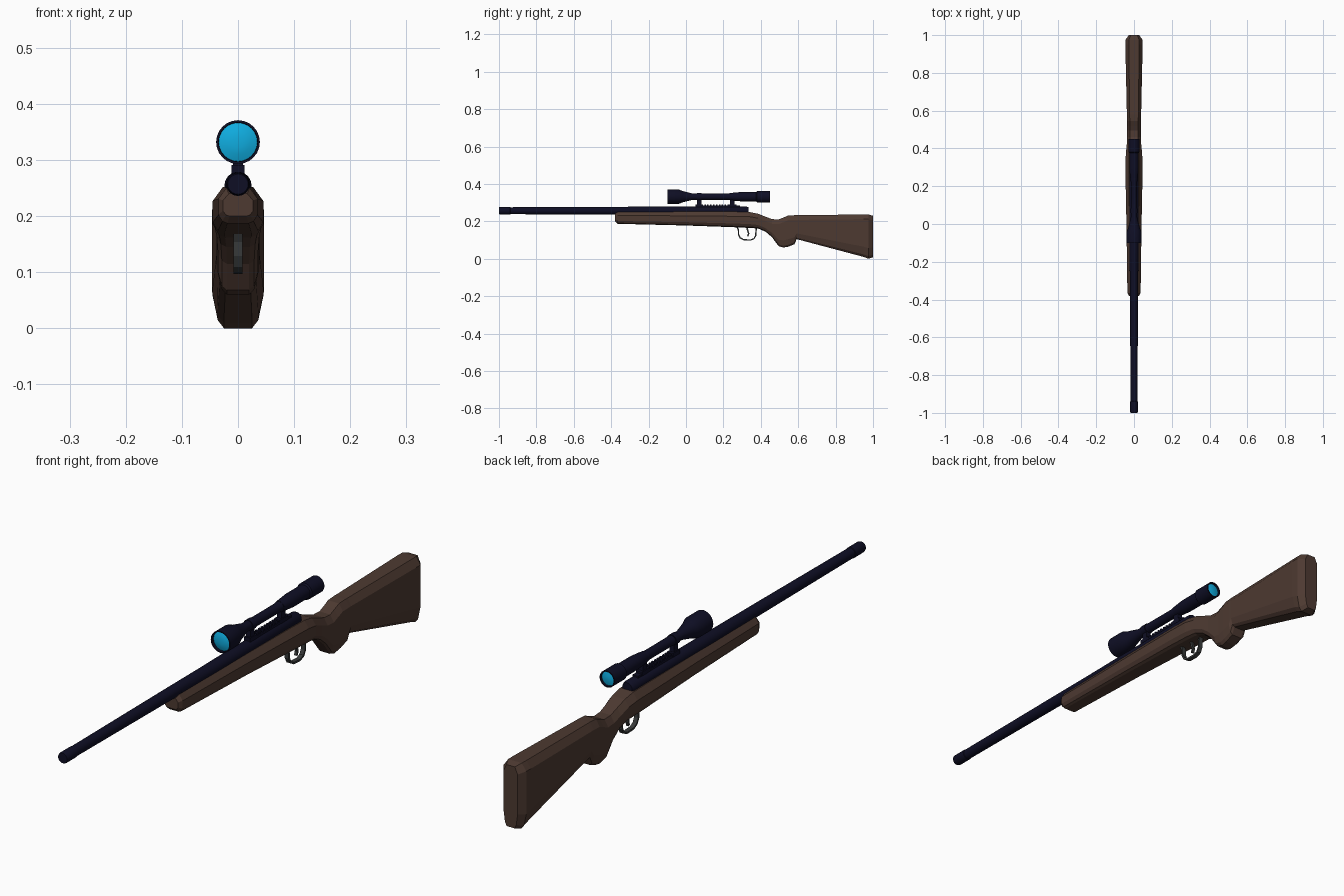
import bpy, bmesh, math
from mathutils import Vector

if "Cube" in bpy.data.objects:
    bpy.data.objects.remove(bpy.data.objects["Cube"])


def material(name, rgb):
    m = bpy.data.materials.new(name)
    m.diffuse_color = (*rgb, 1)
    m.use_nodes = True
    m.node_tree.nodes["Principled BSDF"].inputs["Base Color"].default_value = m.diffuse_color
    return m


WOOD = material("dark walnut", (0.075, 0.042, 0.031))
METAL = material("blued steel", (0.0045, 0.0045, 0.018))
GREY = material("dark grey metal", (0.04, 0.043, 0.043))
GLASS = material("cyan glass", (0.005, 0.42, 0.75))


def finish(name, bm, mat, smooth=False):
    bmesh.ops.recalc_face_normals(bm, faces=bm.faces)
    me = bpy.data.meshes.new(name)
    bm.to_mesh(me)
    bm.free()
    me.materials.append(mat)
    ob = bpy.data.objects.new(name, me)
    bpy.context.collection.objects.link(ob)
    if smooth:
        bpy.ops.object.select_all(action='DESELECT')
        bpy.context.view_layer.objects.active = ob
        ob.select_set(True)
        bpy.ops.object.shade_smooth_by_angle(angle=math.radians(35))
    return ob


def loft(name, rings, mat, smooth=False):
    """Skin a list of equal-length point rings and cap both ends."""
    bm = bmesh.new()
    rows = [[bm.verts.new(p) for p in ring] for ring in rings]
    n = len(rows[0])
    for a, b in zip(rows, rows[1:]):
        for i in range(n):
            j = (i + 1) % n
            bm.faces.new((a[i], a[j], b[j], b[i]))
    bm.faces.new(rows[0])
    bm.faces.new(rows[-1])
    return finish(name, bm, mat, smooth)


def turned(name, profile, z, mat, sides=24):
    """Round part along y from (y, radius) pairs."""
    angles = [2 * math.pi * i / sides for i in range(sides)]
    rings = [[(r * math.cos(a), y, z + r * math.sin(a)) for a in angles]
             for y, r in profile]
    return loft(name, rings, mat, True)


def box(name, x, y0, y1, z0, z1, mat):
    rings = [[(-x, y, z0), (x, y, z0), (x, y, z1), (-x, y, z1)] for y in (y0, y1)]
    return loft(name, rings, mat)


# Stock: chamfered sections (y, bottom z, top z, half width)
def stock_ring(y, zb, zt, w):
    h = zt - zb
    half = [(0.55 * w, zb), (0.8 * w, zb + 0.06 * h), (w, zb + 0.24 * h),
            (w, zt - min(0.025, 0.3 * h)), (0.6 * w, zt)]
    return ([(x, y, z) for x, z in half] +
            [(-x, y, z) for x, z in reversed(half)])


sections = [
    (-0.38, 0.200, 0.240, 0.027), (-0.365, 0.187, 0.250, 0.035),
    (0.00, 0.178, 0.252, 0.040), (0.25, 0.169, 0.252, 0.045),
    (0.34, 0.165, 0.250, 0.045), (0.385, 0.162, 0.241, 0.042),
    (0.425, 0.145, 0.225, 0.038), (0.46, 0.115, 0.212, 0.036),
    (0.495, 0.068, 0.210, 0.036), (0.52, 0.060, 0.220, 0.036),
    (0.545, 0.064, 0.231, 0.037), (0.58, 0.078, 0.233, 0.038),
    (0.592, 0.105, 0.233, 0.038), (0.95, 0.010, 0.237, 0.046),
    (0.975, 0.000, 0.237, 0.045), (1.00, 0.008, 0.230, 0.028)]
loft("stock", [stock_ring(*s) for s in sections], WOOD)

# Barrel and receiver
turned("barrel", [(-1, 0.018), (-0.995, 0.020), (-0.94, 0.020), (-0.938, 0.0185),
                  (-0.40, 0.021), (0.0, 0.022)], 0.257, METAL)
turned("receiver", [(-0.35, 0.0215), (-0.10, 0.024), (0.325, 0.024), (0.335, 0.020)],
       0.255, METAL)

# Scope body: hollow at both ends so the lenses sit recessed
SZ = 0.332
turned("scope_body", [
    (-0.085, 0.034), (-0.10, 0.035), (-0.10, 0.039), (-0.04, 0.039), (-0.02, 0.031),
    (0.035, 0.017), (0.225, 0.017), (0.25, 0.021), (0.295, 0.025), (0.375, 0.025),
    (0.38, 0.030), (0.45, 0.030), (0.45, 0.026), (0.44, 0.025)], SZ, METAL)
turned("front_lens", [(-0.097, 0.010), (-0.095, 0.022), (-0.090, 0.035),
                      (-0.083, 0.034)], SZ, GLASS)
turned("rear_lens", [(0.438, 0.025), (0.443, 0.0255), (0.447, 0.010)], SZ, GLASS)

# Scope rail with teeth, and its two mounts
box("scope_rail", 0.011, 0.055, 0.29, 0.270, 0.284, METAL)
for i in range(9):
    y = 0.098 + i * 0.0155
    box(f"rail_tooth_{i + 1}", 0.011, y, y + 0.008, 0.282, 0.291, METAL)
for i, y in enumerate((0.07, 0.247)):
    box(f"mount_foot_{i + 1}", 0.012, y - 0.018, y + 0.022, 0.276, 0.291, METAL)
    box(f"mount_post_{i + 1}", 0.009, y - 0.012, y + 0.012, 0.285, 0.325, METAL)
    turned(f"mount_ring_{i + 1}", [(y - 0.012, 0.0195), (y + 0.012, 0.0195)], SZ, METAL)


# Trigger guard and trigger: flat strips swept along a side-view path
def strip(name, path, width, thick, mat):
    pts = [Vector((0, y, z)) for y, z in path]
    rings = []
    for i, p in enumerate(pts):
        t = (pts[min(i + 1, len(pts) - 1)] - pts[max(i - 1, 0)]).normalized()
        n = Vector((0, -t.z, t.y)) * thick
        side = Vector((width, 0, 0))
        rings.append([p + side + n, p - side + n, p - side - n, p + side - n])
    return loft(name, rings, mat)


strip("trigger_guard", [(0.272, 0.172), (0.280, 0.155), (0.281, 0.130), (0.290, 0.112),
                        (0.308, 0.102), (0.345, 0.100), (0.364, 0.108), (0.373, 0.125),
                        (0.374, 0.148), (0.378, 0.170)], 0.008, 0.0035, GREY)
strip("trigger", [(0.325, 0.172), (0.330, 0.150), (0.335, 0.135), (0.330, 0.120)],
      0.005, 0.004, GREY)
